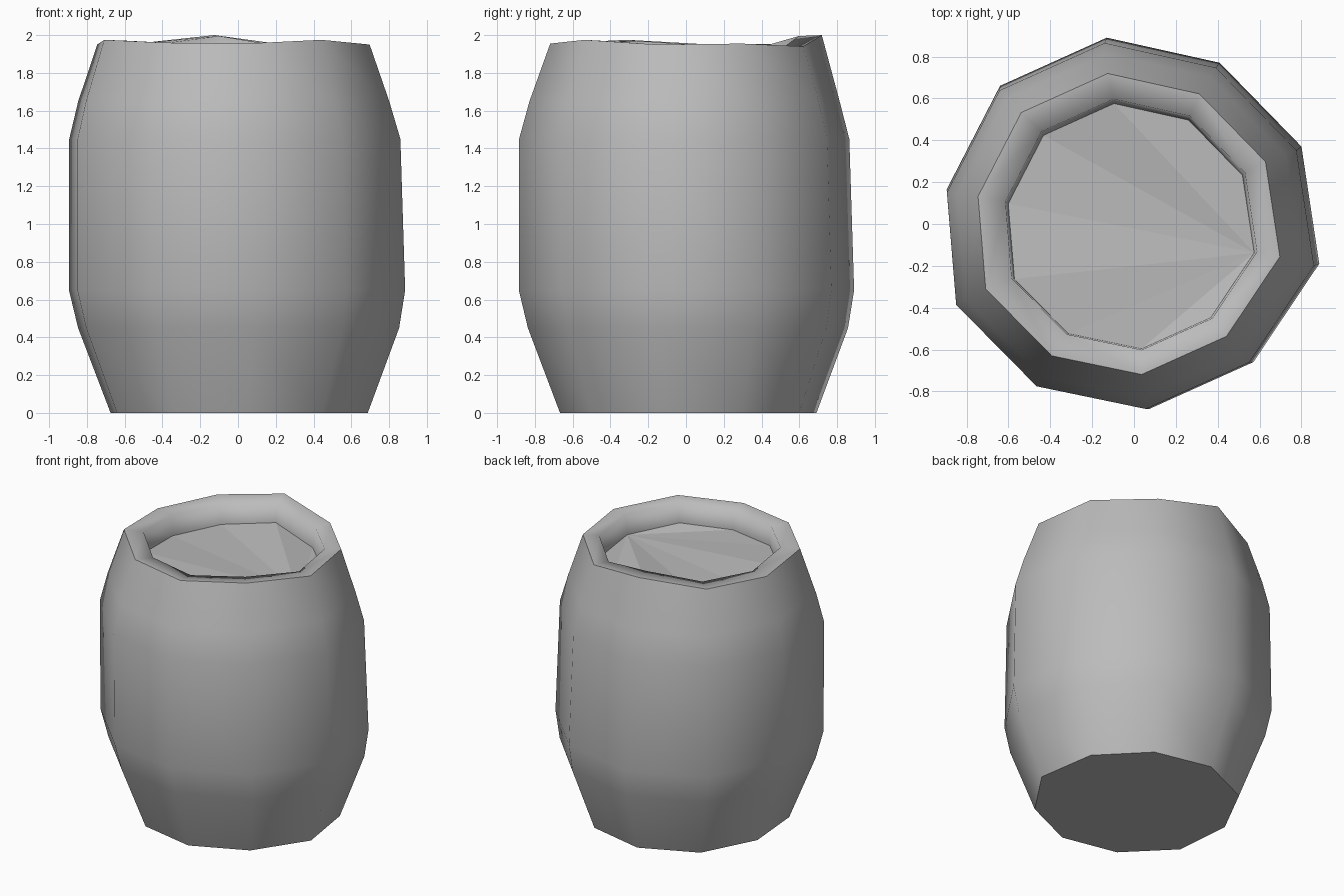
import bpy, bmesh

if "Cube" in bpy.data.objects:
    bpy.data.objects.remove(bpy.data.objects["Cube"])

# Slightly uneven ten-sided outline, shared by every ring
RING = [(-.13, .89), (.41, .77), (.80, .37), (.885, -.19), (.57, -.66),
        (.07, -.885), (-.46, -.775), (-.85, -.38), (-.895, .165), (-.64, .66)]
# Uneven height of the top rim at each corner
RIM_Z = [2.0, 1.94, 1.955, 1.95, 1.975, 1.955, 1.96, 1.975, 1.95, 1.955]
N = len(RING)

# scale, x shift, y shift, height, follows uneven rim
LEVELS = [(.765, .01, .01, 0, False),
          (.955, .008, .008, .45, False),
          (1.0, 0, 0, .65, False),
          (.985, -.012, -.012, 1.45, False),
          (.925, -.018, -.01, 1.65, False),
          (.81, -.02, -.002, 0, True),
          (.675, -.01, -.004, -.005, True),
          (.66, -.01, -.012, -.15, True)]

bm = bmesh.new()
rings = []
for s, dx, dy, z, on_rim in LEVELS:
    rings.append([bm.verts.new((x * s + dx, y * s + dy, z + (RIM_Z[i] if on_rim else 0)))
                  for i, (x, y) in enumerate(RING)])

# Staves, rim and inner wall
for a, b in zip(rings, rings[1:]):
    for i in range(N):
        j = (i + 1) % N
        bm.faces.new((a[i], a[j], b[j], b[i])).smooth = True

# Base and recessed lid (fanned from one corner)
flat = [bm.faces.new(rings[0])]
top = rings[-1]
for k in range(1, N - 1):
    flat.append(bm.faces.new((top[3], top[(3 + k) % N], top[(4 + k) % N])))
for f in flat:
    f.smooth = False
bm.normal_update()
bmesh.ops.recalc_face_normals(bm, faces=bm.faces[:])

# Crisp edges at the base, outer rim and lid
for ring in (rings[0], rings[5], rings[-1]):
    for i in range(N):
        bm.edges.get((ring[i], ring[(i + 1) % N])).smooth = False

mesh = bpy.data.meshes.new("barrel")
bm.to_mesh(mesh)
bm.free()
mat = bpy.data.materials.new("plain grey")
mat.diffuse_color = (.5, .5, .5, 1)
mat.use_nodes = True
mat.node_tree.nodes["Principled BSDF"].inputs["Base Color"].default_value = mat.diffuse_color
mesh.materials.append(mat)
bpy.context.collection.objects.link(bpy.data.objects.new("barrel", mesh))
